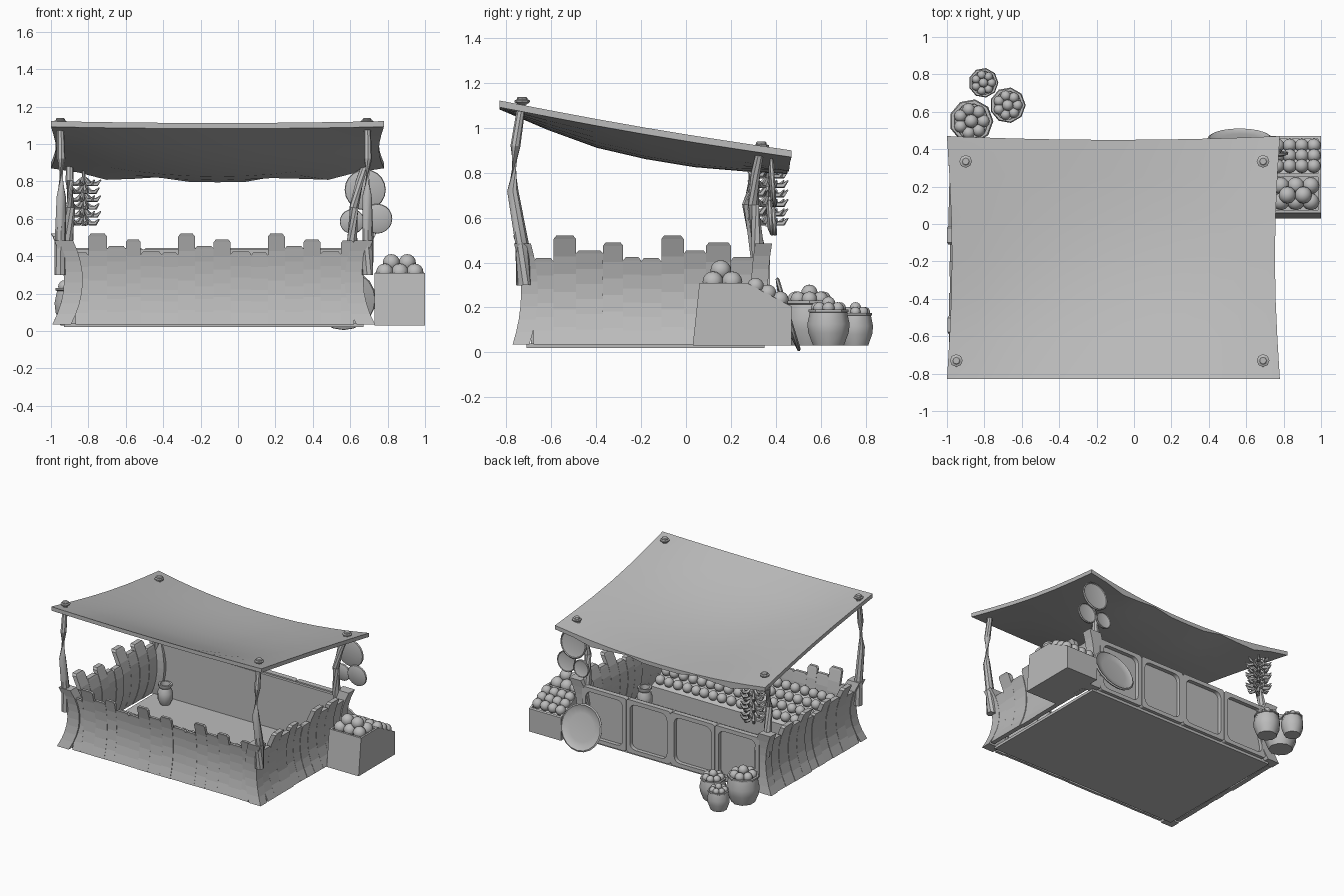
import bpy, bmesh, math, random
from mathutils import Vector, Matrix

if "Cube" in bpy.data.objects:
    bpy.data.objects.remove(bpy.data.objects["Cube"])

random.seed(4)
grey = bpy.data.materials.new("plain_grey")
grey.diffuse_color = (0.5, 0.5, 0.5, 1)
grey.use_nodes = True
grey.node_tree.nodes["Principled BSDF"].inputs["Base Color"].default_value = grey.diffuse_color


def finish(name, bm, smooth=True):
    bmesh.ops.recalc_face_normals(bm, faces=bm.faces)
    me = bpy.data.meshes.new(name)
    bm.to_mesh(me)
    bm.free()
    ob = bpy.data.objects.new(name, me)
    bpy.context.collection.objects.link(ob)
    me.materials.append(grey)
    if smooth:
        bpy.ops.object.select_all(action='DESELECT')
        ob.select_set(True)
        bpy.context.view_layer.objects.active = ob
        bpy.ops.object.shade_smooth_by_angle(angle=math.radians(40))
    return ob


def loft(bm, rings):
    """Skin closed rings of points and cap both ends."""
    vs = [[bm.verts.new(p) for p in r] for r in rings]
    n = len(vs[0])
    for a, b in zip(vs, vs[1:]):
        for i in range(n):
            bm.faces.new((a[i], a[(i + 1) % n], b[(i + 1) % n], b[i]))
    bm.faces.new(vs[0])
    bm.faces.new(vs[-1])


def tube(bm, pts, radii, sides=8):
    pts = [Vector(p) for p in pts]
    rings = []
    for i, p in enumerate(pts):
        d = pts[min(i + 1, len(pts) - 1)] - pts[max(i - 1, 0)]
        q = d.to_track_quat('Z', 'Y')
        rings.append([p + q @ Vector((radii[i] * math.cos(k * math.tau / sides),
                                      radii[i] * math.sin(k * math.tau / sides), 0)) for k in range(sides)])
    loft(bm, rings)


def lathe(bm, profile, mat, sides):
    loft(bm, [[mat @ Vector((r * math.cos(k * math.tau / sides), r * math.sin(k * math.tau / sides), z))
               for k in range(sides)] for r, z in profile])


def ball(bm, x, y, z, r):
    bmesh.ops.create_uvsphere(bm, u_segments=12, v_segments=8, radius=r, matrix=Matrix.Translation((x, y, z)))


def prism_x(name, profile, x0, x1):
    bm = bmesh.new()
    loft(bm, [[(x, y, z) for y, z in profile] for x in (x0, x1)])
    return finish(name, bm, False)


def flare(z):
    return 0.055 * ((z - 0.27) / 0.22) ** 2


# Floor
prism_x("floor", [(-0.71, 0.02), (0.35, 0.02), (0.35, 0.04), (-0.71, 0.04)], -0.93, 0.67)


# Waisted plank walls with uneven tops
def plank_wall(name, edges, heights, place):
    bm = bmesh.new()
    for i, h in enumerate(heights):
        a, b = edges[i], edges[i + 1]
        j = random.uniform(-0.005, 0.005)
        rings = []
        for z, c in [(0.035 + (h - 0.05) * k / 6, 0) for k in range(7)] + [(h, 0.012)]:
            w = flare(z) + j
            rings.append([place(a + c, w, z), place(b - c, w, z), place(b - c, w - 0.035, z), place(a + c, w - 0.035, z)])
        loft(bm, rings)
    finish(name, bm, False)


tops = [0.42, 0.52, 0.455, 0.49, 0.425]
front_edges = [-0.87, -0.80, -0.70, -0.60, -0.52, -0.41, -0.32, -0.23, -0.13, -0.04, 0.07, 0.16, 0.25, 0.35, 0.44, 0.55, 0.62]
side_edges = [-0.68, -0.59, -0.49, -0.37, -0.28, -0.20, -0.11, -0.01, 0.09, 0.20, 0.31]
plank_wall("front_wall", front_edges, tops * 3 + [0.485], lambda u, w, z: (u, -0.725 - w * 0.6, z))
plank_wall("right_wall", side_edges, tops * 2, lambda u, w, z: (0.665 + w, u, z))
plank_wall("left_wall", side_edges, tops * 2, lambda u, w, z: (-0.925 - w, u, z))

# Flared corner posts
for name, sx, sy in [("front_left", -1, -1), ("front_right", 1, -1), ("back_left", -1, 1), ("back_right", 1, 1)]:
    bm = bmesh.new()
    rings = []
    for k in range(9):
        z = 0.035 + 0.45 * k / 8
        xo = -0.13 + sx * (0.80 + flare(z))
        yo = -0.735 - flare(z) * 0.6 if sy < 0 else 0.365 + flare(z) * 0.35
        xi, yi = xo - sx * 0.10, yo - sy * 0.075
        rings.append([(xo, yo, z), (xi, yo, z), (xi, yi, z), (xo, yi, z)])
    loft(bm, rings)
    finish(name + "_post", bm, False)

# Back counter: slab, top rail and four rounded frames
prism_x("counter_slab", [(0.315, 0.035), (0.345, 0.035), (0.345, 0.435), (0.315, 0.435)], -0.9, 0.65)


def rounded(x0, x1, z0, z1, r):
    pts = []
    for cx, cz, a in [(x1 - r, z1 - r, 0), (x0 + r, z1 - r, 90), (x0 + r, z0 + r, 180), (x1 - r, z0 + r, 270)]:
        for k in range(5):
            t = math.radians(a + 22.5 * k)
            pts.append((cx + r * math.cos(t), cz + r * math.sin(t)))
    return pts


bm = bmesh.new()
for i in range(4):
    x0 = -0.88 + i * 0.375
    x1 = x0 + 0.373
    out, inn = rounded(x0, x1, 0.04, 0.445, 0.02), rounded(x0 + 0.03, x1 - 0.03, 0.07, 0.415, 0.045)
    loops = [[bm.verts.new((x, y, z)) for x, z in ring]
             for ring, y in [(out, 0.335), (out, 0.375), (inn, 0.375), (inn, 0.335)]]
    n = len(out)
    for a, b in zip(loops, loops[1:] + loops[:1]):
        for k in range(n):
            bm.faces.new((a[k], a[(k + 1) % n], b[(k + 1) % n], b[k]))
finish("counter_frames", bm)

# Curved poles and roof pegs
poles = {
    "front_left_pole": [(-0.95, -0.725, 0.30), (-0.95, -0.73, 0.48), (-0.945, -0.772, 0.72), (-0.945, -0.76, 0.92), (-0.95, -0.73, 1.12)],
    "front_right_pole": [(0.69, -0.725, 0.30), (0.695, -0.73, 0.48), (0.69, -0.772, 0.72), (0.695, -0.76, 0.92), (0.69, -0.73, 1.12)],
    "back_left_pole": [(-0.91, 0.335, 0.30), (-0.91, 0.31, 0.48), (-0.895, 0.275, 0.66), (-0.90, 0.30, 0.80), (-0.90, 0.335, 0.92)],
    "back_right_pole": [(0.61, 0.335, 0.30), (0.61, 0.32, 0.48), (0.62, 0.30, 0.66), (0.65, 0.31, 0.80), (0.69, 0.335, 0.92)],
}
for name, pts in poles.items():
    bm = bmesh.new()
    tube(bm, pts, [0.032, 0.03, 0.025, 0.022, 0.018])
    x, y, z = pts[-1]
    lathe(bm, [(0.02, -0.01), (0.034, 0), (0.034, 0.008), (0.024, 0.012), (0.024, 0.018), (0.018, 0.024)],
          Matrix.Translation((x, y, z - 0.005)), 8)
    finish(name, bm)

# Sagging cloth roof with a scalloped back edge
bm = bmesh.new()
sag = [0.01, 0.06, 0.098, 0.11, 0.11, 0.095, 0.075]
rows = []
for j in range(7):
    row = []
    for i in range(13):
        s, t = -1 + i / 6, j / 6
        x = -0.11 + 0.89 * s * (1 - 0.03 * math.sin(math.pi * t))
        y = -0.83 + 1.30 * t - (0.02 * (1 - s * s) if j == 6 else 0)
        z = 1.122 - 0.222 * t - sag[j] * (1 - s * s) - 0.01 * math.sin(math.pi * t)
        row.append(bm.verts.new((x, y, z)))
    rows.append(row)
for a, b in zip(rows, rows[1:]):
    for i in range(12):
        bm.faces.new((a[i], a[i + 1], b[i + 1], b[i]))
bmesh.ops.recalc_face_normals(bm, faces=bm.faces)
if rows[3][6].normal.z < 0:
    bmesh.ops.reverse_faces(bm, faces=bm.faces)
ret = bmesh.ops.extrude_face_region(bm, geom=bm.faces[:])
low = [v for v in ret["geom"] if isinstance(v, bmesh.types.BMVert)]
bmesh.ops.translate(bm, verts=low, vec=(0, 0, -0.03))
for v in low:
    if v.co.y > 0.43 and 0.1 < abs(v.co.x + 0.11) < 0.8:
        v.co.z += 0.02 * math.cos((v.co.x + 0.11) * math.tau / 0.593 + math.pi)
finish("cloth_roof", bm)

# Slanted produce display inside the front wall
prism_x("inner_display", [(-0.69, 0.04), (-0.38, 0.04), (-0.38, 0.17), (-0.69, 0.33)], -0.82, 0.56)
bm = bmesh.new()
for i in range(18):
    for j in range(4):
        y = -0.64 + 0.075 * j
        ball(bm, -0.78 + i * 0.076 + random.uniform(-0.006, 0.006), y, 0.335 - 0.52 * (y + 0.64), 0.036)
finish("display_fruit", bm)

# Jars on the floor
jar = [(0.035, 0), (0.055, 0.04), (0.055, 0.09), (0.04, 0.125), (0.05, 0.14), (0.05, 0.155), (0.036, 0.155), (0.032, 0.12)]
for i, (x, y) in enumerate([(-0.77, 0.22), (0.56, -0.30)]):
    bm = bmesh.new()
    lathe(bm, jar, Matrix.Translation((x, y, 0.04)), 12)
    finish("jar_%d" % (i + 1), bm)

# Barrel baskets of fruit behind the left corner
for i, (x, y, r, h) in enumerate([(-0.87, 0.55, 0.118, 0.20), (-0.805, 0.755, 0.08, 0.145), (-0.675, 0.635, 0.096, 0.16)]):
    bm = bmesh.new()
    lathe(bm, [(r * 0.72, 0), (r * 0.95, h * 0.35), (r, h * 0.6), (r * 0.88, h * 0.92), (r * 0.95, h * 0.94), (r * 0.95, h),
               (r * 0.8, h), (r * 0.78, h * 0.88)], Matrix.Translation((x, y, 0.03)), 9)
    finish("basket_%d" % (i + 1), bm)
    bm = bmesh.new()
    ball(bm, x, y, 0.03 + h + r * 0.3, r * 0.31)
    for k in range(7):
        t = k * math.tau / 7
        ball(bm, x + r * 0.54 * math.cos(t), y + r * 0.54 * math.sin(t), 0.03 + h + r * 0.06, r * 0.29)
    finish("basket_fruit_%d" % (i + 1), bm)

# Crate at the right with a divider and two kinds of fruit
prism_x("crate", [(0.03, 0.03), (0.47, 0.03), (0.47, 0.18), (0.27, 0.285), (0.06, 0.285)], 0.73, 1.0)
prism_x("crate_front_rim", [(0.03, 0.03), (0.075, 0.03), (0.075, 0.31), (0.06, 0.31)], 0.73, 1.0)
prism_x("crate_divider", [(0.25, 0.2), (0.27, 0.2), (0.27, 0.31), (0.25, 0.31)], 0.73, 1.0)
prism_x("crate_back_rim", [(0.455, 0.1), (0.47, 0.1), (0.47, 0.205), (0.455, 0.21)], 0.73, 1.0)
for n, x in (("left", 0.73), ("right", 0.985)):
    prism_x("crate_%s_rim" % n, [(0.06, 0.2), (0.47, 0.1), (0.47, 0.205), (0.27, 0.31), (0.06, 0.31)], x, x + 0.015)
bm = bmesh.new()
for i in range(3):
    for j in range(2):
        ball(bm, 0.785 + 0.08 * i, 0.12 + 0.085 * j, 0.315, 0.046)
for i in range(2):
    ball(bm, 0.82 + 0.085 * i, 0.155, 0.365, 0.046)
for i in range(4):
    for j in range(3):
        ball(bm, 0.767 + 0.065 * i, 0.31 + 0.055 * j, 0.295 - 0.03 * j, 0.037)
finish("crate_fruit", bm)

# Round dishes: one leaning on the counter, three hanging at the back pole
dishes = [("leaning_dish", 0.565, 0.452, 0.168, 0.172, 17), ("hanging_dish_large", 0.68, 0.385, 0.755, 0.11, 4),
          ("hanging_dish_small", 0.61, 0.39, 0.585, 0.066, 4), ("hanging_dish_medium", 0.745, 0.375, 0.60, 0.08, 4)]
for name, x, y, z, r, tilt in dishes:
    bm = bmesh.new()
    mat = Matrix.Translation((x, y, z)) @ Matrix.Rotation(math.radians(-90 + tilt), 4, 'X')
    lathe(bm, [(r * 0.6, -0.014), (r * 0.97, -0.004), (r, 0.006), (r * 0.94, 0.012), (r * 0.9, 0.006), (r * 0.6, 0.0)], mat, 20)
    finish(name, bm)

# Hanging bunch of curved fruit at the left back
bm = bmesh.new()
cx, cy = -0.825, 0.365
tube(bm, [(cx, cy, 0.56), (cx, cy, 0.86)], [0.012, 0.008], 6)
for j in range(6):
    for k in range(7):
        t = k * math.tau / 7 + j * 0.45
        c, s, z = math.cos(t), math.sin(t), 0.82 - 0.042 * j
        path = [(0.008, 0.0), (0.04, -0.035), (0.07, -0.035), (0.092, -0.012)]
        tube(bm, [(cx + c * d, cy + s * d, z + e) for d, e in path], [0.007, 0.013, 0.012, 0.003], 5)
finish("hanging_fruit_bunch", bm)
